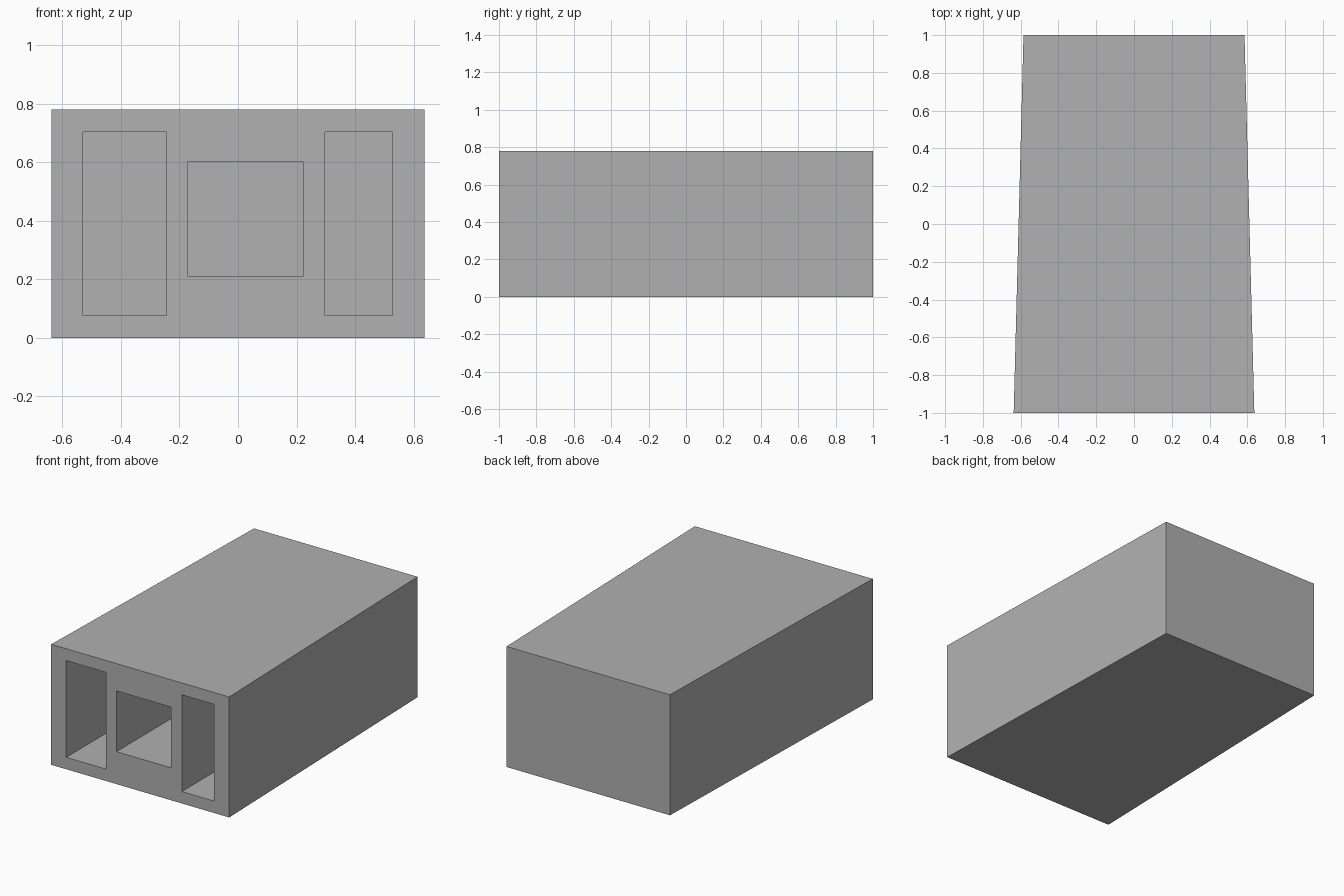
import bpy
import bmesh

cube = bpy.data.objects.get("Cube")
if cube:
    bpy.data.objects.remove(cube, do_unlink=True)

grey = bpy.data.materials.new("plain grey")
grey.use_nodes = True
color = (0.44, 0.44, 0.44, 1)
grey.diffuse_color = color
grey.node_tree.nodes["Principled BSDF"].inputs["Base Color"].default_value = color

HEIGHT = 0.78
FRONT, BACK = -1.0, 1.0
BACK_WALL = 0.08


def box(name, x0, x1, y0, y1, z0, z1):
    """Axis-aligned box between the given limits."""
    bm = bmesh.new()
    bmesh.ops.create_cube(bm, size=1)
    for v in bm.verts:
        v.co.x = x1 if v.co.x > 0 else x0
        v.co.y = y1 if v.co.y > 0 else y0
        v.co.z = z1 if v.co.z > 0 else z0
    mesh = bpy.data.meshes.new(name)
    bm.to_mesh(mesh)
    bm.free()
    mesh.materials.append(grey)
    obj = bpy.data.objects.new(name, mesh)
    bpy.context.collection.objects.link(obj)
    return obj


# Block, slightly narrower at the back
block = box("hollow_block", -0.637, 0.637, FRONT, BACK, 0, HEIGHT)
for v in block.data.vertices:
    if v.co.y > 0:
        v.co.x *= 0.585 / 0.637

# Three deep pockets open at the front: x range, z range
pockets = {
    "wide_pocket_cutter": (-0.53, -0.245, 0.077, 0.703),
    "middle_pocket_cutter": (-0.17, 0.222, 0.21, 0.603),
    "narrow_pocket_cutter": (0.298, 0.527, 0.077, 0.703),
}
cutters = []
for name, (x0, x1, z0, z1) in pockets.items():
    cutter = box(name, x0, x1, FRONT - 0.1, BACK - BACK_WALL, z0, z1)
    cutter.hide_render = True
    cutters.append(cutter)
    cut = block.modifiers.new(name, "BOOLEAN")
    cut.operation = "DIFFERENCE"
    cut.solver = "EXACT"
    cut.object = cutter

# Apply the cuts and drop the helpers
bpy.context.view_layer.objects.active = block
block.select_set(True)
for name in pockets:
    bpy.ops.object.modifier_apply(modifier=name)
for cutter in cutters:
    bpy.data.objects.remove(cutter, do_unlink=True)
